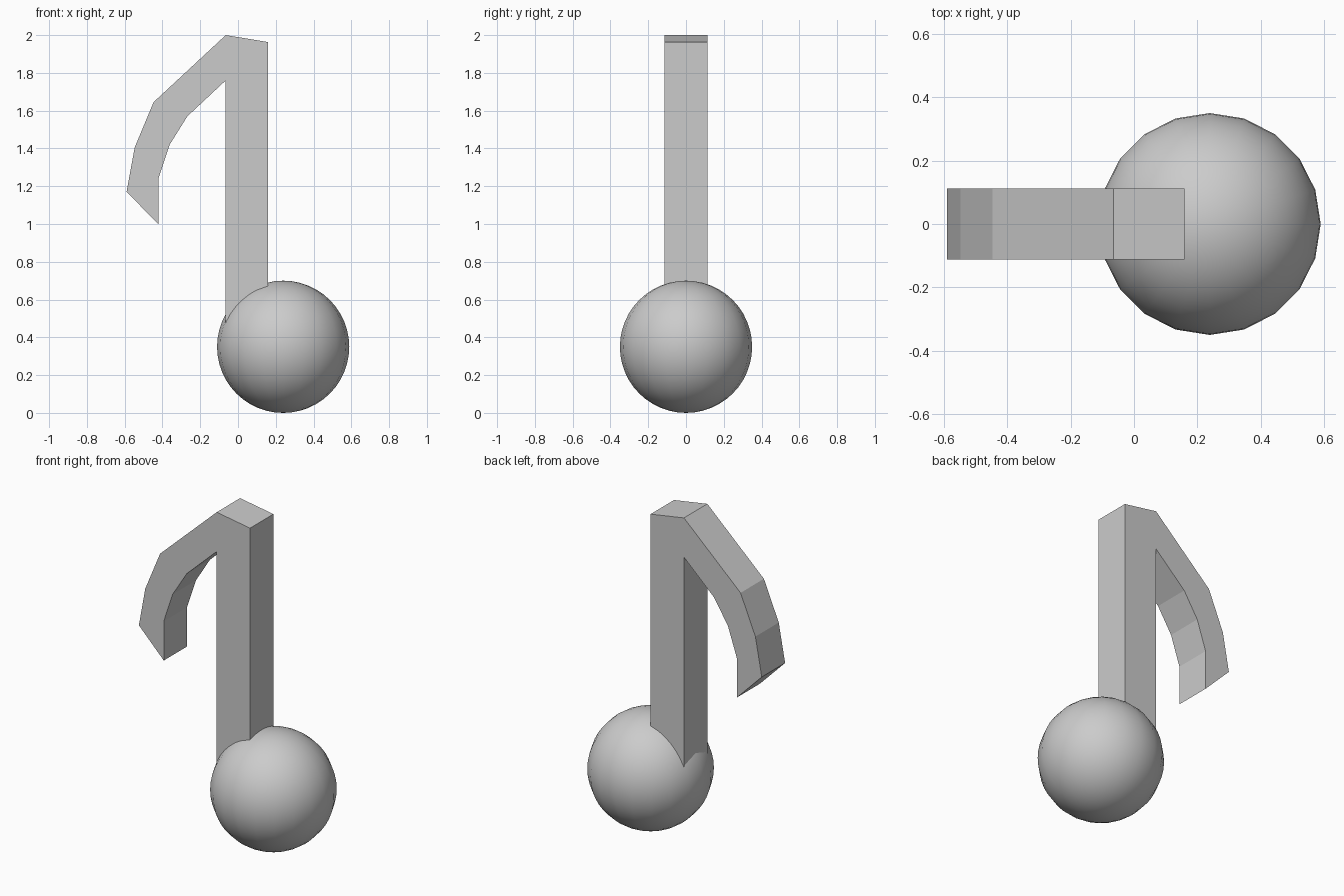
import bpy
import bmesh
import math

if "Cube" in bpy.data.objects:
    bpy.data.objects.remove(bpy.data.objects["Cube"])

# Note head: smooth sphere
bpy.ops.mesh.primitive_uv_sphere_add(segments=20, ring_count=24, radius=0.35,
                                     location=(0.239, 0, 0.35))
head = bpy.context.object
head.name = "note_head"
bpy.ops.object.shade_smooth_by_angle(angle=math.radians(30))

# Stem and flag: one flat outline (x, z) extruded in y
HALF = 0.1125
outline = [
    (-0.065, 0.36), (0.16, 0.36), (0.16, 1.963), (-0.065, 2.0),
    (-0.447, 1.645), (-0.547, 1.405), (-0.59, 1.17), (-0.422, 1.0),
    (-0.422, 1.24), (-0.362, 1.42), (-0.268, 1.57), (-0.065, 1.76),
]
bm = bmesh.new()
face = bm.faces.new([bm.verts.new((x, -HALF, z)) for x, z in outline])
ext = bmesh.ops.extrude_face_region(bm, geom=[face], use_keep_orig=True)
verts = [g for g in ext["geom"] if isinstance(g, bmesh.types.BMVert)]
bmesh.ops.translate(bm, verts=verts, vec=(0, 2 * HALF, 0))
bmesh.ops.recalc_face_normals(bm, faces=bm.faces)
mesh = bpy.data.meshes.new("stem_and_flag")
bm.to_mesh(mesh)
bm.free()
bpy.context.collection.objects.link(bpy.data.objects.new("stem_and_flag", mesh))
